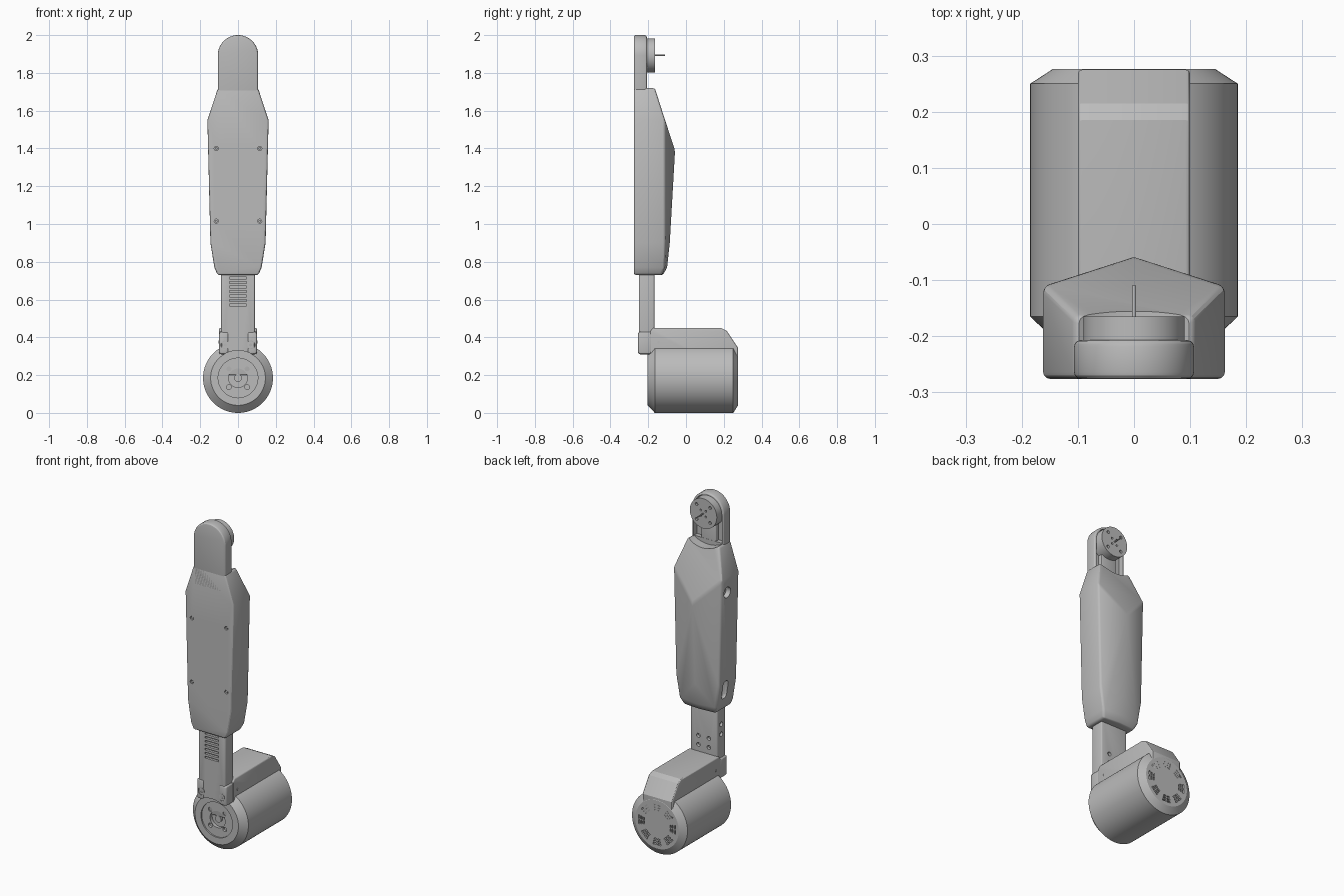
import bpy, bmesh, math
from mathutils import Matrix, Vector

cube = bpy.data.objects.get("Cube")
if cube:
    bpy.data.objects.remove(cube)

grey = bpy.data.materials.new("satin grey")
grey.use_nodes = True
grey.diffuse_color = (0.5, 0.5, 0.5, 1)
grey.node_tree.nodes["Principled BSDF"].inputs["Base Color"].default_value = (0.5, 0.5, 0.5, 1)
parts = []


def finish(name, bm):
    bmesh.ops.recalc_face_normals(bm, faces=bm.faces)
    mesh = bpy.data.meshes.new(name)
    bm.to_mesh(mesh)
    bm.free()
    mesh.materials.append(grey)
    obj = bpy.data.objects.new(name, mesh)
    bpy.context.collection.objects.link(obj)
    parts.append(obj)
    return obj


def apply(obj, mod):
    bpy.context.view_layer.objects.active = obj
    bpy.ops.object.modifier_apply(modifier=mod.name)


def bevel(obj, width, angle=30, segments=3):
    mod = obj.modifiers.new("round", "BEVEL")
    mod.width, mod.segments, mod.limit_method = width, segments, "ANGLE"
    mod.angle_limit = math.radians(angle)
    apply(obj, mod)
    return obj


def cut(obj, cutters):
    for cutter in cutters:
        mod = obj.modifiers.new("cut", "BOOLEAN")
        mod.operation, mod.solver, mod.object = "DIFFERENCE", "EXACT", cutter
        apply(obj, mod)
        parts.remove(cutter)
        bpy.data.objects.remove(cutter)


def add_cyl(bm, r, a, b, segs=48):
    a, b = Vector(a), Vector(b)
    turn = (b - a).to_track_quat("Z", "Y").to_matrix().to_4x4()
    bmesh.ops.create_cone(bm, cap_ends=True, segments=segs, radius1=r, radius2=r,
                          depth=(b - a).length, matrix=Matrix.Translation((a + b) / 2) @ turn)


def rods(name, r, centres, y0, y1, segs=48):
    """Cylinders running along y at the given (x, z) centres."""
    bm = bmesh.new()
    for x, z in centres:
        add_cyl(bm, r, (x, y0, z), (x, y1, z), segs)
    return finish(name, bm)


def add_box(bm, lo, hi, turn=Matrix()):
    lo, hi = Vector(lo), Vector(hi)
    bmesh.ops.create_cube(bm, size=1, matrix=turn @ Matrix.Translation((lo + hi) / 2)
                          @ Matrix.Diagonal((*(hi - lo), 1)))


def box(name, lo, hi):
    bm = bmesh.new()
    add_box(bm, lo, hi)
    return finish(name, bm)


def prism(name, points, offset):
    bm = bmesh.new()
    face = bm.faces.new([bm.verts.new(p) for p in points])
    new = bmesh.ops.extrude_face_region(bm, geom=[face])["geom"]
    bmesh.ops.translate(bm, vec=offset, verts=[v for v in new if isinstance(v, bmesh.types.BMVert)])
    return finish(name, bm)


def stadium(name, r, z0, zc, y0, y1):
    """Round-topped upright plate."""
    arc = [(r * math.cos(math.pi * i / 32), y0, zc + r * math.sin(math.pi * i / 32)) for i in range(33)]
    return prism(name, [(r, y0, z0)] + arc + [(-r, y0, z0)], (0, y1 - y0, 0))


def square(d, z):
    return [(sx * d, z + sz * d) for sx in (-1, 1) for sz in (-1, 1)]


MZ = 0.185     # motor axis height
HZ = 1.893     # head axis height

# Motor drum, turned about the y axis
bm = bmesh.new()
outline = [(0, -0.203), (0.145, -0.203), (0.185, -0.165), (0.185, 0.25), (0.145, 0.276), (0, 0.276)]
verts = [bm.verts.new((r, y, MZ)) for r, y in outline]
edges = [bm.edges.new(pair) for pair in zip(verts, verts[1:])]
bmesh.ops.spin(bm, geom=verts + edges, cent=(0, 0, MZ), axis=(0, 1, 0), angle=math.tau, steps=96)
bmesh.ops.remove_doubles(bm, verts=bm.verts, dist=0.0001)
drum = finish("motor_drum", bm)

# Rear vents: eight groups of three short slots
bm = bmesh.new()
for group in range(8):
    turn = Matrix.Translation((0, 0, MZ)) @ Matrix.Rotation(group * math.tau / 8, 4, "Y")
    for row in range(3):
        r, half = 0.085 + row * 0.015, 0.022 + row * 0.004
        for s in (-1, 1):
            x = s * half / 2
            add_box(bm, (x - half * 0.4, 0.255, r), (x + half * 0.4, 0.3, r + 0.008), turn)
vents = finish("vent_cutter", bm)
cut(drum, [vents, rods("dish", 0.105, [(0, MZ)], -0.25, -0.195, 64),
           rods("bore", 0.05, [(0, MZ)], -0.25, -0.175),
           rods("bolt_holes", 0.013, square(0.048, MZ), -0.25, -0.18, 20)])
rods("motor_shaft", 0.02, [(0, MZ)], -0.19, -0.17, 32)

# Raised housing on top of the motor
side = [(-0.19, 0.2), (-0.19, 0.43), (-0.175, 0.45), (0.185, 0.45), (0.215, 0.435), (0.275, 0.345), (0.275, 0.2)]
bevel(prism("motor_housing", [(-0.1, y, z) for y, z in side], (0.2, 0, 0)), 0.008, 40)
for s in (-1, 1):
    bm = bmesh.new()
    add_cyl(bm, 0.007, (s * 0.09, -0.145, 0.375), (s * 0.102, -0.145, 0.375), 16)
    finish("housing_pin", bm)

# Link bar with cooling slots, bolt holes and an arch over the motor face
bar = bevel(box("link_bar", (-0.09, -0.25, 0.31), (0.09, -0.167, 0.8)), 0.01)
bm = bmesh.new()
for i in range(7):
    z = 0.565 + i * 0.024
    add_box(bm, (-0.045, -0.3, z), (0.045, -0.235, z + 0.011))
slots = finish("slot_cutter", bm)
bm = bmesh.new()
for z in (0.57, 0.63):
    add_cyl(bm, 0.014, (-0.15, -0.208, z), (-0.075, -0.208, z), 20)
side_holes = finish("side_hole_cutter", bm)
back_holes = rods("back_hole_cutter", 0.012, [(x, z) for x in (-0.035, 0.035) for z in (0.49, 0.545)],
                  -0.185, -0.1, 20)
cut(bar, [slots, side_holes, back_holes, rods("arch", 0.145, [(0, MZ)], -0.3, -0.19, 64)])

# Clamp ears at the foot of the bar
for s, label in ((-1, "right"), (1, "left")):
    x0, x1 = sorted((s * 0.05, s * 0.1))
    ear = bevel(box(label + "_clamp_ear", (x0, -0.254, 0.31), (x1, -0.18, 0.43)), 0.012)
    cut(ear, [rods("arch", 0.145, [(0, MZ)], -0.3, -0.19, 64),
              rods("seat", 0.023, [(s * 0.067, 0.36)], -0.3, -0.24, 32)])
    bolt = rods(label + "_clamp_bolt", 0.018, [(s * 0.067, 0.36)], -0.252, -0.22, 32)
    cut(bolt, [rods("socket", 0.009, [(s * 0.067, 0.36)], -0.3, -0.243, 6)])

# Faceted arm shell: (z, half width, back edge y, ridge y)
bm = bmesh.new()
for z, w, edge, ridge in [(0.73, 0.108, -0.13, -0.122), (0.77, 0.125, -0.113, -0.1),
                          (0.9, 0.146, -0.11, -0.086), (1.39, 0.159, -0.11, -0.058),
                          (1.55, 0.162, -0.111, -0.111), (1.72, 0.106, -0.165, -0.165)]:
    for s in (-1, 1):
        bm.verts.new((s * w, -0.276, z))
        bm.verts.new((s * w, edge, z))
    bm.verts.new((0, ridge, z))
hull = bmesh.ops.convex_hull(bm, input=bm.verts)
bmesh.ops.delete(bm, geom=[v for v in bm.verts if not v.link_faces], context="VERTS")
bmesh.ops.dissolve_limit(bm, angle_limit=math.radians(3), verts=bm.verts, edges=bm.edges)
shell = bevel(finish("arm_shell", bm), 0.012, 20)
bm = bmesh.new()
add_cyl(bm, 0.032, (-0.25, -0.165, 1.46), (-0.13, -0.165, 1.46), 32)
port = finish("upper_port", bm)
bm = bmesh.new()
add_box(bm, (-0.25, -0.195, 0.81), (-0.115, -0.145, 0.92))
lower = bevel(finish("lower_port", bm), 0.02)
screw_spots = [(x, z) for x in (-0.115, 0.115) for z in (1.015, 1.4)]
cut(shell, [port, lower, rods("top_notch", 0.18, [(0, 1.87)], -0.212, 0.1, 96),
            rods("screw_seats", 0.011, screw_spots, -0.3, -0.262, 20)])
rods("shell_screws", 0.007, screw_spots, -0.272, -0.25, 16)

# Head plate with a recessed back
head = bevel(stadium("head_plate", 0.107, 1.6, HZ, -0.276, -0.207), 0.012)
cut(head, [stadium("recess", 0.094, 1.5, HZ, -0.24, -0.15)])
bevel(box("head_spine", (-0.05, -0.25, 1.6), (0.05, -0.213, 1.85)), 0.006)

# Output disc and pin
disc = rods("output_disc", 0.09, [(0, HZ)], -0.25, -0.165, 64)
cut(disc, [rods("outer_holes", 0.009, square(0.045, HZ), -0.178, -0.1, 16),
           rods("inner_holes", 0.006, square(0.017, HZ), -0.178, -0.1, 16)])
rods("output_pin", 0.004, [(0, HZ)], -0.18, -0.11, 16)

# Smooth the curved faces, keep the edges sharp
for obj in parts:
    obj.select_set(True)
bpy.context.view_layer.objects.active = parts[0]
bpy.ops.object.shade_smooth_by_angle(angle=math.radians(25))
